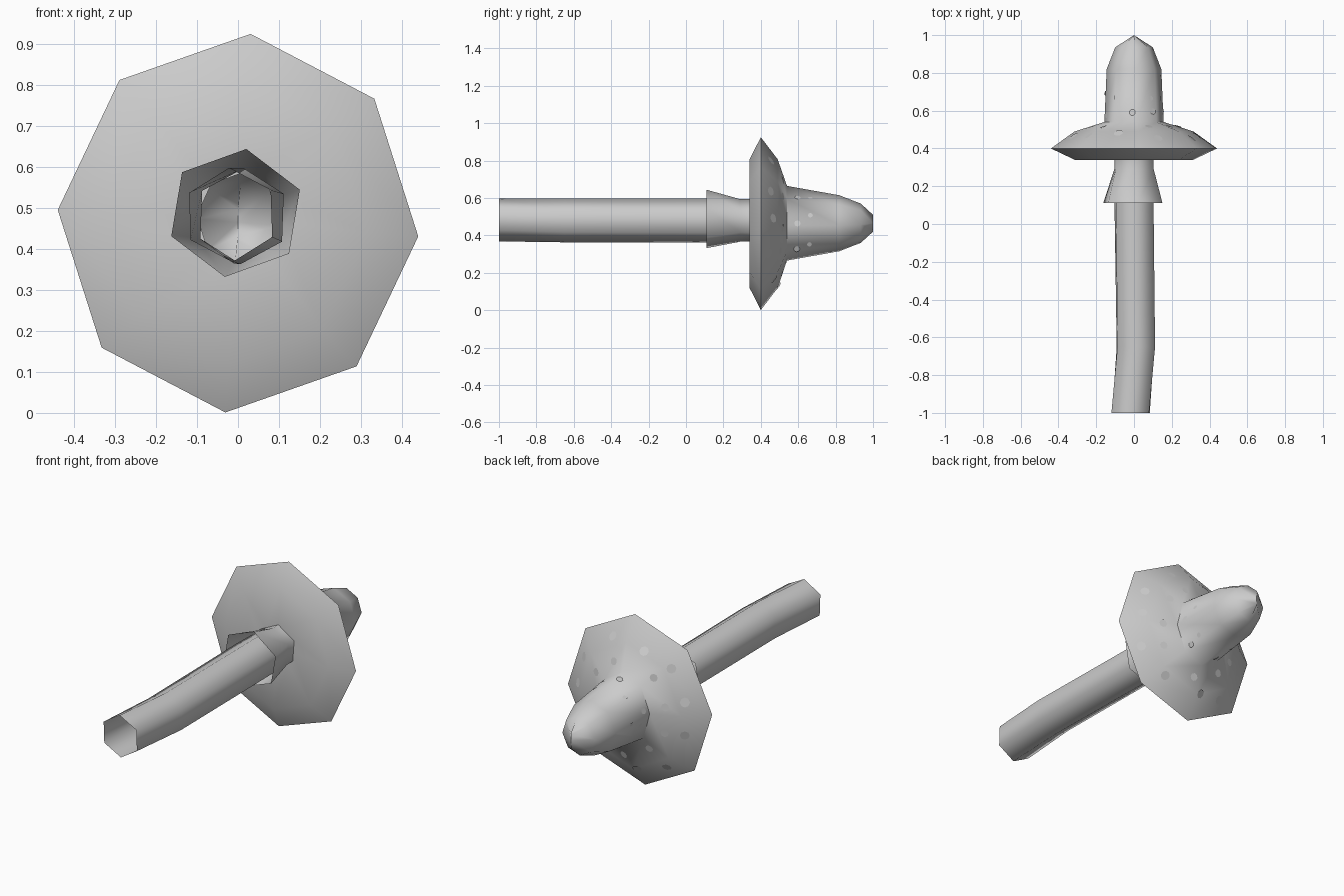
import bpy, bmesh, math, random
from mathutils import Vector
from mathutils.bvhtree import BVHTree

if "Cube" in bpy.data.objects:
    bpy.data.objects.remove(bpy.data.objects["Cube"])

random.seed(4)


def finish(bm, name, angle=65):
    mesh = bpy.data.meshes.new(name)
    bm.to_mesh(mesh)
    bm.free()
    obj = bpy.data.objects.new(name, mesh)
    bpy.context.collection.objects.link(obj)
    bpy.ops.object.select_all(action='DESELECT')
    obj.select_set(True)
    bpy.context.view_layer.objects.active = obj
    bpy.ops.object.shade_smooth_by_angle(angle=math.radians(angle))
    return obj


def loft(rings, sides):
    """Skin elliptical rings (y, centre x, centre z, radius x, radius z, twist) along y."""
    bm = bmesh.new()
    loops = []
    for y, cx, cz, rx, rz, twist in rings:
        angles = [math.tau * i / sides + math.radians(twist) for i in range(sides)]
        loops.append([bm.verts.new((cx + rx * math.sin(a), y, cz + rz * math.cos(a)))
                      for a in angles])
    for a, b in zip(loops, loops[1:]):
        for i in range(sides):
            j = (i + 1) % sides
            bm.faces.new((a[i], a[j], b[j], b[i]))
    bmesh.ops.remove_doubles(bm, verts=bm.verts, dist=0.001)
    bmesh.ops.recalc_face_normals(bm, faces=bm.faces)
    return bm


# Cap: underside, rim, brim and tall crown, open into the hollow stem
cap = loft([
    (0.34, 0, 0.475, 0.10, 0.11, 4),
    (0.34, 0, 0.463, 0.315, 0.345, 4),
    (0.40, 0, 0.463, 0.441, 0.463, 4),
    (0.49, 0, 0.463, 0.315, 0.345, 4),
    (0.54, 0, 0.465, 0.157, 0.20, 4),
    (0.82, 0, 0.465, 0.145, 0.15, 4),
    (0.935, 0, 0.465, 0.10, 0.105, 4),
    (1.00, 0, 0.465, 0.0, 0.045, 0),
], 8)
surface = BVHTree.FromBMesh(cap)
finish(cap, "cap")

# Stem: slightly bent open six-sided tube
finish(loft([
    (-1.00, -0.018, 0.483, 0.115, 0.115, -2),
    (-0.65, 0.01, 0.48, 0.115, 0.117, 2),
    (0.11, 0.0, 0.48, 0.115, 0.117, 4),
    (0.34, 0.0, 0.48, 0.112, 0.113, 4),
], 6), "stem")

# Skirt flaring around the stem below the cap
finish(loft([
    (0.11, -0.006, 0.488, 0.168, 0.158, 9),
    (0.29, 0.0, 0.48, 0.116, 0.114, 4),
    (0.34, 0.0, 0.48, 0.116, 0.114, 4),
], 6), "skirt")

# Spots: thin discs seated on the brim and crown
spots = bmesh.new()


def spot(angle, origin, direction, radius):
    hit, normal, _, _ = surface.ray_cast(origin, direction)
    if hit is None:
        return
    if normal.dot(direction) > 0:
        normal = -normal
    turn = normal.to_track_quat('Z', 'Y')
    spots.faces.new([spots.verts.new(hit + normal * 0.002 + turn @ Vector(
        (radius * math.cos(k * math.tau / 8), radius * math.sin(k * math.tau / 8), 0)))
        for k in range(8)])


for count, reach, size in ((9, 0.25, 0.021), (11, 0.345, 0.025)):
    for i in range(count):
        a = math.tau * (i + random.uniform(-0.25, 0.25)) / count
        r = reach + random.uniform(-0.02, 0.02)
        spot(a, Vector((r * math.cos(a), 1.5, 0.463 + r * math.sin(a))),
             Vector((0, -1, 0)), size)
for count, y, size in ((7, 0.60, 0.017), (6, 0.68, 0.013)):
    for i in range(count):
        a = math.tau * (i + random.uniform(-0.3, 0.3)) / count
        out = Vector((math.cos(a), 0, math.sin(a)))
        spot(a, Vector((0, y + random.uniform(-0.025, 0.025), 0.463)) + out, -out, size)
finish(spots, "cap_spots", 30)
